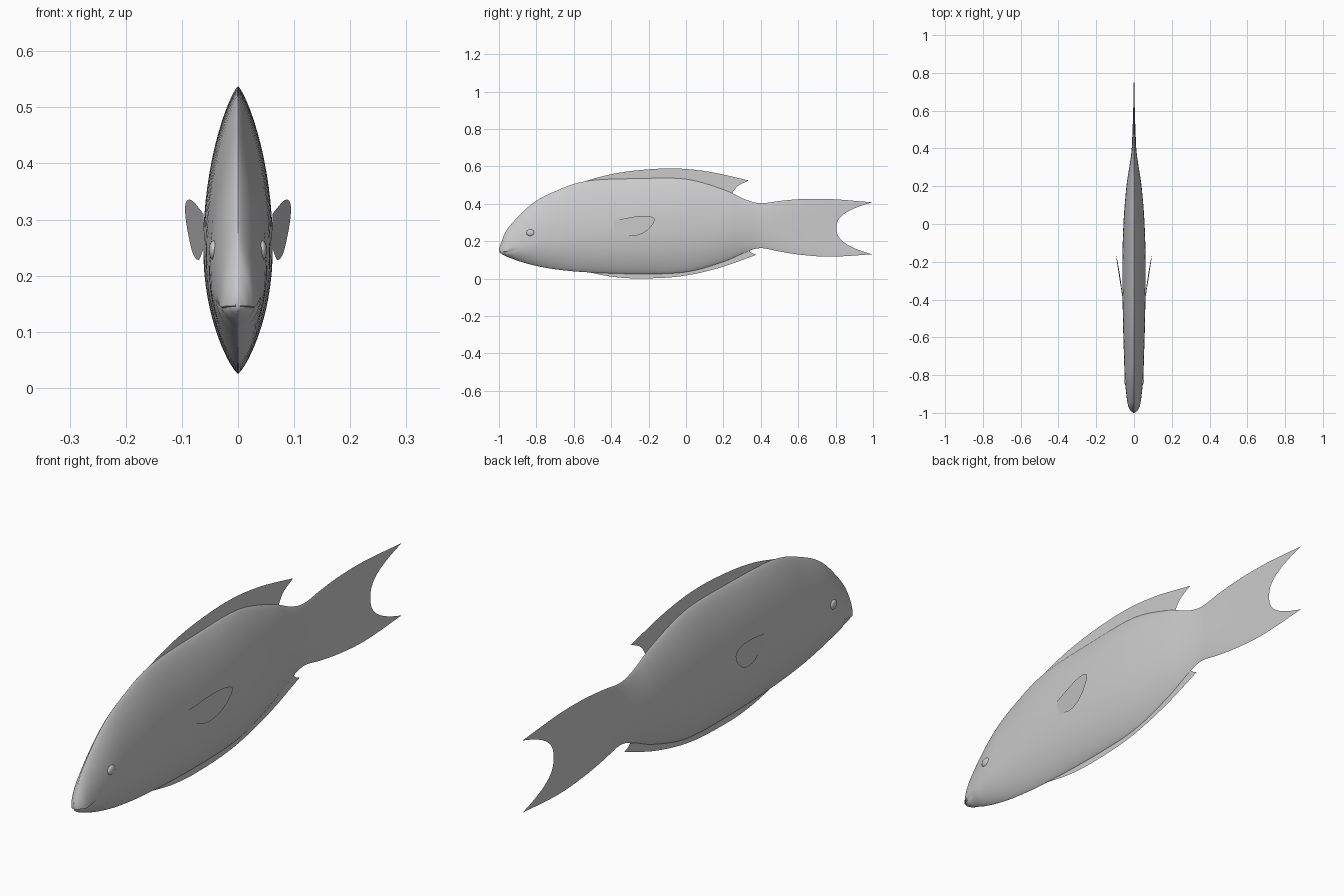
import bpy, bmesh, math
from mathutils import Vector

cube = bpy.data.objects.get("Cube")
if cube:
    bpy.data.objects.remove(cube, do_unlink=True)

grey = bpy.data.materials.new("plain grey")
grey.use_nodes = True
COLOR = (0.6, 0.6, 0.6, 1)
grey.diffuse_color = COLOR
grey.node_tree.nodes["Principled BSDF"].inputs["Base Color"].default_value = COLOR


def spline(points, steps):
    """Smooth curve through points of any dimension."""
    pts = [Vector(p) for p in points]
    pts = [2 * pts[0] - pts[1]] + pts + [2 * pts[-1] - pts[-2]]
    out = []
    for a, b, c, d in zip(pts, pts[1:], pts[2:], pts[3:]):
        for i in range(steps):
            t = i / steps
            out.append(b + 0.5 * t * (c - a + t * (2 * a - 5 * b + 4 * c - d
                                                   + t * (3 * (b - c) + d - a))))
    return out + [pts[-2]]


def finish(name, bm, angle=40):
    mesh = bpy.data.meshes.new(name)
    bm.to_mesh(mesh)
    bm.free()
    obj = bpy.data.objects.new(name, mesh)
    bpy.context.collection.objects.link(obj)
    mesh.materials.append(grey)
    bpy.ops.object.select_all(action='DESELECT')
    obj.select_set(True)
    bpy.context.view_layer.objects.active = obj
    bpy.ops.object.shade_smooth_by_angle(angle=math.radians(angle))
    return obj


# Body and tail: rows of (y, top, bottom, widest height, half width)
TAIL = 0.4
rows = [(-1, .16, .138, .146, .004), (-.985, .2, .128, .146, .02),
        (-.95, .272, .112, .148, .034), (-.83, .395, .075, .19, .048),
        (-.7, .467, .05, .215, .053), (-.53, .522, .034, .235, .058),
        (-.25, .535, .025, .25, .062), (0, .532, .035, .26, .056),
        (.2, .476, .09, .27, .04), (.32, .422, .142, .275, .022),
        (TAIL, .403, .163, .277, .012), (.5, .415, .145, .275, .009),
        (.62, .425, .127, .273, .006), (.78, .425, .117, .272, .003),
        (1, .408, .13, .27, 0)]
SIDES = 64
bm = bmesh.new()
rings = []
for y, top, bottom, mid, w in spline(rows, 5):
    ring = []
    for k in range(SIDES):
        c, s = math.cos(math.tau * k / SIDES), math.sin(math.tau * k / SIDES)
        x = w * math.copysign(abs(c) ** 1.6, c)
        z = mid + s * (top - mid if s > 0 else mid - bottom)
        yy = y
        # forked trailing edge of the tail
        if y > TAIL:
            end = .805 + .19 * abs(s) ** 2.6
            yy = TAIL + (y - TAIL) / (1 - TAIL) * (end - TAIL)
        # lower jaw tucked behind the upper lip
        if y < -.92 and s < -.01:
            x *= .86
            yy += .006
        ring.append(bm.verts.new((x, yy, z)))
    rings.append(ring)
for a, b in zip(rings, rings[1:]):
    for k in range(SIDES):
        n = (k + 1) % SIDES
        bm.faces.new((a[k], a[n], b[n], b[k]))
bm.faces.new(rings[0])
bmesh.ops.remove_doubles(bm, verts=bm.verts, dist=1e-5)
bmesh.ops.recalc_face_normals(bm, faces=bm.faces)
finish("body", bm, 50)


# Fins: thin sheets outlined by smooth edges, placed by a function of (y, z)
def fin(name, edges, side=lambda y, z: 0):
    bm = bmesh.new()
    outline = [p for edge in edges for p in spline(edge, 6)]
    face = bm.faces.new([bm.verts.new((side(y, z), y, z)) for y, z in outline])
    bmesh.ops.remove_doubles(bm, verts=bm.verts, dist=1e-5)
    bmesh.ops.triangulate(bm, faces=bm.faces)
    finish(name, bm)


fin("dorsal_fin", [
    [(-.56, .515), (-.41, .556), (-.25, .58), (-.06, .589), (.125, .571), (.335, .525)],
    [(.335, .525), (.275, .493), (.24, .445)],
    [(.18, .4), (-.1, .45), (-.5, .45)]])
fin("anal_fin", [
    [(-.56, .042), (-.4, .011), (-.25, .001), (-.03, .012), (.18, .058), (.375, .127)],
    [(.375, .127), (.345, .142), (.33, .165)],
    [(.2, .16), (-.1, .1), (-.5, .08)]])

leaf = [(-.385, .31), (-.27, .332), (-.2, .334), (-.168, .318), (-.185, .28),
        (-.235, .24), (-.3, .228), (-.355, .245), (-.378, .25)]
for name, sx in (("left", 1), ("right", -1)):
    fin(name + "_pectoral_fin", [leaf],
        lambda y, z: sx * (.06 + .15 * (y + .385) + .05 * (z - .28)))

    # Eye
    bm = bmesh.new()
    bmesh.ops.create_uvsphere(bm, u_segments=20, v_segments=12, radius=.022)
    bmesh.ops.scale(bm, vec=(.4, 1, .8), verts=bm.verts)
    bmesh.ops.translate(bm, vec=(sx * .043, -.832, .245), verts=bm.verts)
    finish(name + "_eye", bm)
